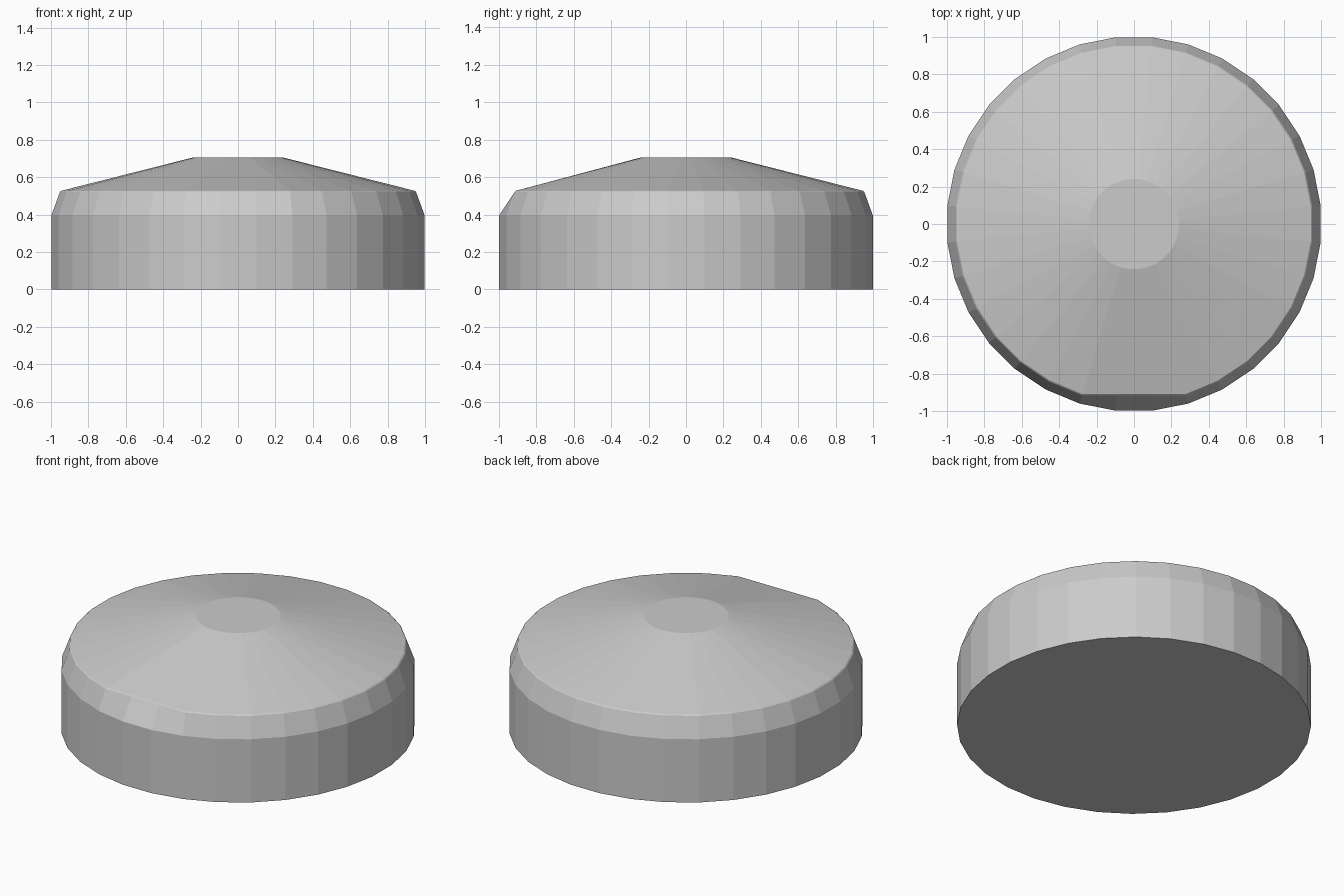
import bpy, bmesh, math

if "Cube" in bpy.data.objects:
    bpy.data.objects.remove(bpy.data.objects["Cube"])

SIDES = 32
# Profile as (radius, height), bottom to top
PROFILE = [(1.003, 0.0), (1.003, 0.395), (0.957, 0.52), (0.95, 0.527), (0.242, 0.705)]

bm = bmesh.new()
rings = []
for r, z in PROFILE:
    ring = []
    for i in range(SIDES):
        a = 2 * math.pi * (i + 0.5) / SIDES
        ring.append(bm.verts.new((r * math.cos(a), r * math.sin(a), z)))
    rings.append(ring)

# Flat chord cut into the front of the upper rim
for (r, z), ring in zip(PROFILE[2:4], rings[2:4]):
    limit = -r * math.cos(math.radians(16.875))
    for v in ring:
        v.co.y = max(v.co.y, limit)

# Side walls, bevelled shoulder and sloping top
for low, high in zip(rings, rings[1:]):
    for i in range(SIDES):
        j = (i + 1) % SIDES
        bm.faces.new((low[i], low[j], high[j], high[i]))

# Flat base and central top disc
bm.faces.new(rings[0][::-1])
bm.faces.new(rings[-1])
bmesh.ops.recalc_face_normals(bm, faces=bm.faces)

mesh = bpy.data.meshes.new("round_cap")
bm.to_mesh(mesh)
bm.free()
cap = bpy.data.objects.new("round_cap", mesh)
bpy.context.collection.objects.link(cap)
